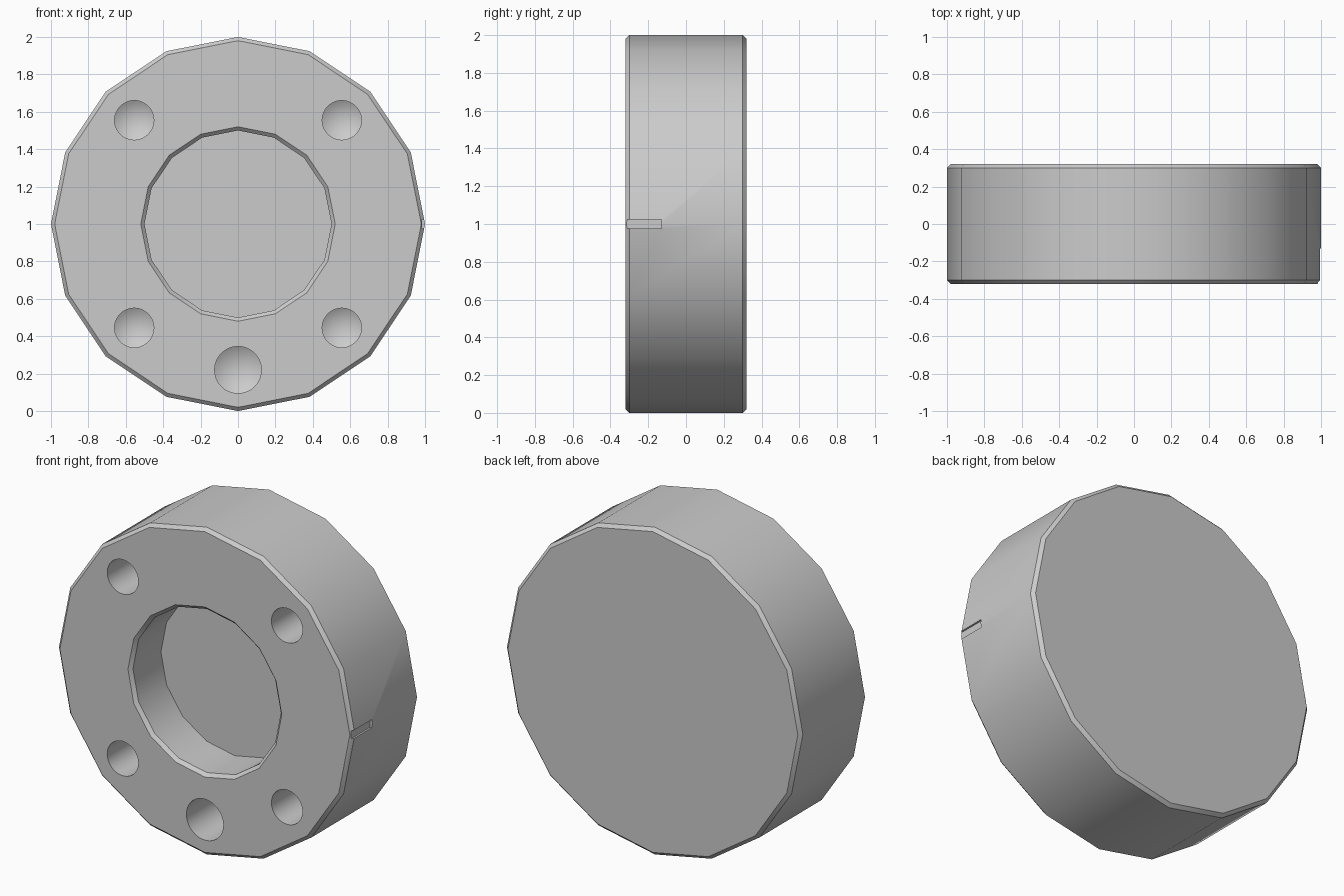
import bpy
import bmesh
from math import sin, cos, tau, radians

if "Cube" in bpy.data.objects:
    bpy.data.objects.remove(bpy.data.objects["Cube"], do_unlink=True)

grey = bpy.data.materials.new("light grey")
grey.use_nodes = True
colour = (0.6, 0.6, 0.6, 1)
grey.diffuse_color = colour
grey.node_tree.nodes["Principled BSDF"].inputs["Base Color"].default_value = colour


def lathe(name, profile, sides, x=0, z=1):
    """Turn (radius, y) points about a front-to-back axis; radius 0 makes a tip."""
    bm = bmesh.new()
    rings = []
    for r, y in profile:
        count = sides if r else 1
        rings.append([bm.verts.new((x + r * cos(tau * i / sides), y, z + r * sin(tau * i / sides)))
                      for i in range(count)])
    for a, b in zip(rings, rings[1:]):
        for i in range(sides):
            j = (i + 1) % sides
            corners = [a[i % len(a)], a[j % len(a)], b[j % len(b)], b[i % len(b)]]
            bm.faces.new(list(dict.fromkeys(corners)))
    for ring in (rings[0], rings[-1]):
        if len(ring) > 1:
            bm.faces.new(ring)
    bmesh.ops.recalc_face_normals(bm, faces=bm.faces)
    mesh = bpy.data.meshes.new(name)
    bm.to_mesh(mesh)
    bm.free()
    mesh.materials.append(grey)
    obj = bpy.data.objects.new(name, mesh)
    bpy.context.collection.objects.link(obj)
    return obj


# Chamfered disc with a blind bore in the front
FRONT, BACK, C, FLOOR = -0.32, 0.32, 0.02, -0.03
body = lathe("body", [(0.5, FLOOR), (0.5, FRONT + C), (0.52, FRONT), (1 - C, FRONT),
                      (1, FRONT + C), (1, BACK - C), (1 - C, BACK)], 16)

# Drilled holes with conical tips: four in a square, a larger one at the bottom
holes = [(sx * 0.555, 1 + sz * 0.555, 0.105) for sx in (-1, 1) for sz in (-1, 1)]
holes.append((0, 0.22, 0.125))
cutters = [lathe("hole_cutter", [(r, FRONT - 0.1), (r, 0), (0, r * 0.6)], 48, x, z)
           for x, z, r in holes]

# Shallow index slot on the left rim
bpy.ops.mesh.primitive_cube_add(size=1, location=(1.034, -0.23, 1))
slot = bpy.context.object
slot.name = "slot_cutter"
slot.dimensions = (0.1, 0.2, 0.05)
slot.data.materials.append(grey)
cutters.append(slot)

for cutter in cutters:
    cutter.hide_render = True
    cutter.hide_viewport = True
    mod = body.modifiers.new("cut", "BOOLEAN")
    mod.operation = "DIFFERENCE"
    mod.solver = "EXACT"
    mod.object = cutter

# Apply the cuts, drop the cutters and smooth the shallow angles
bpy.ops.object.select_all(action="DESELECT")
bpy.context.view_layer.objects.active = body
body.select_set(True)
for mod in list(body.modifiers):
    bpy.ops.object.modifier_apply(modifier=mod.name)
for cutter in cutters:
    bpy.data.objects.remove(cutter, do_unlink=True)
bpy.ops.object.shade_smooth_by_angle(angle=radians(30))
